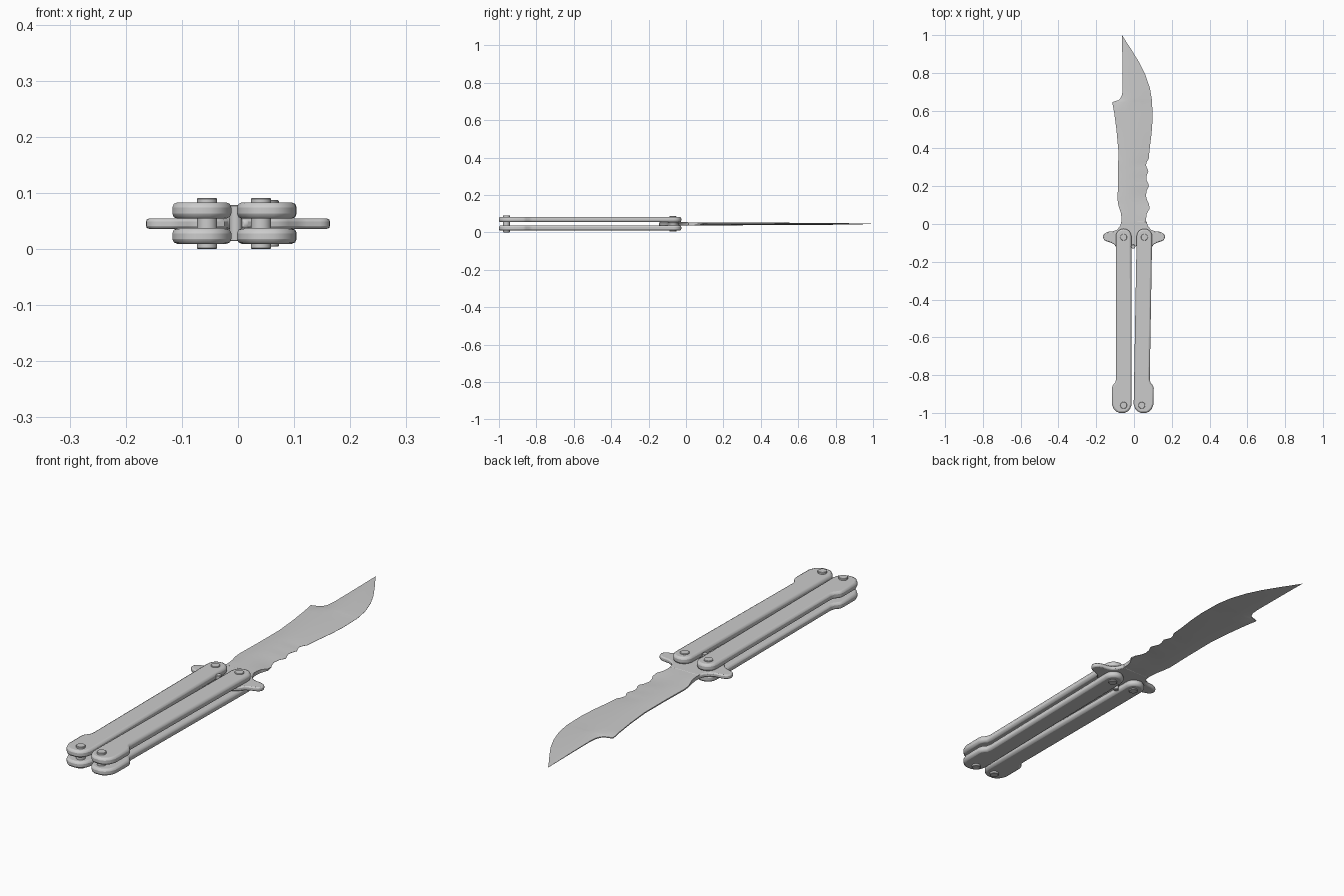
import bpy, bmesh, math
from mathutils import Matrix, Vector

if "Cube" in bpy.data.objects:
    bpy.data.objects.remove(bpy.data.objects["Cube"])

PIVOT = (0.055, -0.07)
SWING = Matrix.Rotation(-0.0155, 3, 'Z')


def finish(bm, name, bevel=0, segments=2, angle=35):
    bmesh.ops.recalc_face_normals(bm, faces=bm.faces)
    me = bpy.data.meshes.new(name)
    bm.to_mesh(me)
    bm.free()
    ob = bpy.data.objects.new(name, me)
    bpy.context.collection.objects.link(ob)
    bpy.context.view_layer.objects.active = ob
    ob.select_set(True)
    if bevel:
        m = ob.modifiers.new("bevel", 'BEVEL')
        m.width, m.segments = bevel, segments
        m.limit_method, m.angle_limit = 'ANGLE', math.radians(60)
        m.use_clamp_overlap = False
    bpy.ops.object.shade_smooth_by_angle(angle=math.radians(angle))
    ob.select_set(False)
    return ob


def slab(name, outline, z0, z1, bevel, segments=2):
    bm = bmesh.new()
    f = bm.faces.new([bm.verts.new((x, y, z0)) for x, y in outline])
    r = bmesh.ops.extrude_face_region(bm, geom=[f])
    vs = [v for v in r['geom'] if isinstance(v, bmesh.types.BMVert)]
    bmesh.ops.translate(bm, verts=vs, vec=(0, 0, z1 - z0))
    return finish(bm, name, bevel, segments, 30)


def pin(name, x, y, z0, z1, r):
    bm = bmesh.new()
    bmesh.ops.create_cone(bm, cap_ends=True, segments=24, radius1=r, radius2=r, depth=z1 - z0,
                          matrix=Matrix.Translation((x, y, (z0 + z1) / 2)))
    return finish(bm, name, 0.0015, 1)


def arc(cx, cy, r, a0, a1, n):
    return [(cx + r * math.cos(math.radians(a0 + (a1 - a0) * i / n)),
             cy + r * math.sin(math.radians(a0 + (a1 - a0) * i / n))) for i in range(n + 1)]


def side_point(p, side):
    # left handle is authored; the right one is mirrored and swung slightly
    if side < 0:
        return p
    v = SWING @ Vector((-p[0] - PIVOT[0], p[1] - PIVOT[1], 0))
    return (v.x + PIVOT[0], v.y + PIVOT[1])


# Handle outline: round pivot end, flared butt
handle = arc(-0.055, -0.066, 0.041, 0, 180, 12) + [
    (-0.095, -0.82), (-0.099, -0.838), (-0.113, -0.855), (-0.117, -0.87), (-0.117, -0.955),
    (-0.108, -0.978), (-0.094, -0.993), (-0.078, -1.0), (-0.05, -1.0),
    (-0.034, -0.993), (-0.02, -0.978), (-0.012, -0.955)]

for side, label in ((-1, "left"), (1, "right")):
    pts = [side_point(p, side) for p in handle]
    for z0, z1, level in ((0.009, 0.037, "lower"), (0.054, 0.083, "upper")):
        slab(f"{label}_handle_{level}_plate", pts, z0, z1, 0.009)
    x, y = side_point((-0.055, -0.07), side)
    pin(f"{label}_pivot_pin", x, y, 0.004, 0.087, 0.018)
    x, y = side_point((-0.055, -0.96), side)
    pin(f"{label}_butt_pin", x, y, 0.0, 0.091, 0.018)

# Guard and tang between the handle plates
half = [(0.066, 0.015), (0.074, -0.012), (0.09, -0.03), (0.108, -0.038), (0.135, -0.041)]
half += arc(0.14, -0.068, 0.024, 75, -75, 8)
half += [(0.122, -0.099), (0.105, -0.108), (0.09, -0.128), (0.07, -0.142), (0.045, -0.145),
         (0.024, -0.136), (0.016, -0.115)]
guard = half + [(-x, y) for x, y in reversed(half)]
slab("guard", guard, 0.036, 0.054, 0.005)
pin("tang_pin", -0.004, -0.12, 0.014, 0.078, 0.011)

# Blade edges as (y, x), from the guard to the tip
back = [(-0.02, -0.068), (0.03, -0.066), (0.06, -0.07), (0.1, -0.083), (0.13, -0.087), (0.25, -0.084),
        (0.39, -0.083), (0.5, -0.093), (0.59, -0.105), (0.645, -0.115), (0.65, -0.1),
        (0.655, -0.083), (0.665, -0.072), (0.685, -0.063), (0.72, -0.06), (0.85, -0.061), (1.0, -0.064)]
edge = [(-0.02, 0.066), (0.03, 0.064), (0.055, 0.068), (0.08, 0.082), (0.105, 0.08), (0.13, 0.068),
        (0.15, 0.063), (0.175, 0.067), (0.2, 0.079), (0.215, 0.075), (0.235, 0.065), (0.255, 0.067),
        (0.28, 0.076), (0.295, 0.07), (0.31, 0.063), (0.33, 0.068), (0.345, 0.078), (0.4, 0.083),
        (0.48, 0.093), (0.55, 0.098), (0.65, 0.096), (0.72, 0.084), (0.79, 0.06), (0.85, 0.031),
        (0.92, -0.012), (0.96, -0.038), (1.0, -0.063)]


def at(table, y):
    for (y0, a), (y1, b) in zip(table, table[1:]):
        if y <= y1:
            return a + (b - a) * (y - y0) / (y1 - y0)
    return table[-1][1]


thick = [(-0.02, 0.0085), (0.1, 0.008), (0.6, 0.006), (0.85, 0.004), (1.0, 0.0006)]
bevel_amount = [(-0.02, 0.0), (0.05, 0.1), (0.11, 1.0), (1.0, 1.0)]
section = [(0, 0.35), (0.12, 0.75), (0.3, 1.0), (0.5, 0.95), (0.75, 0.55), (1, 0.06)]
bm = bmesh.new()
rings = []
for y in sorted({p[0] for p in back + edge}):
    l, r, t, k = at(back, y), at(edge, y), at(thick, y), at(bevel_amount, y)
    prof = [(l + (r - l) * u, t * (1 - k * (1 - h))) for u, h in section]
    rings.append([bm.verts.new((x, y, 0.045 + h)) for x, h in prof] +
                 [bm.verts.new((x, y, 0.045 - h)) for x, h in reversed(prof)])
for a, b in zip(rings, rings[1:]):
    for i in range(len(a)):
        j = (i + 1) % len(a)
        bm.faces.new((a[i], a[j], b[j], b[i]))
bm.faces.new(rings[0])
bm.faces.new(rings[-1])
finish(bm, "blade")
